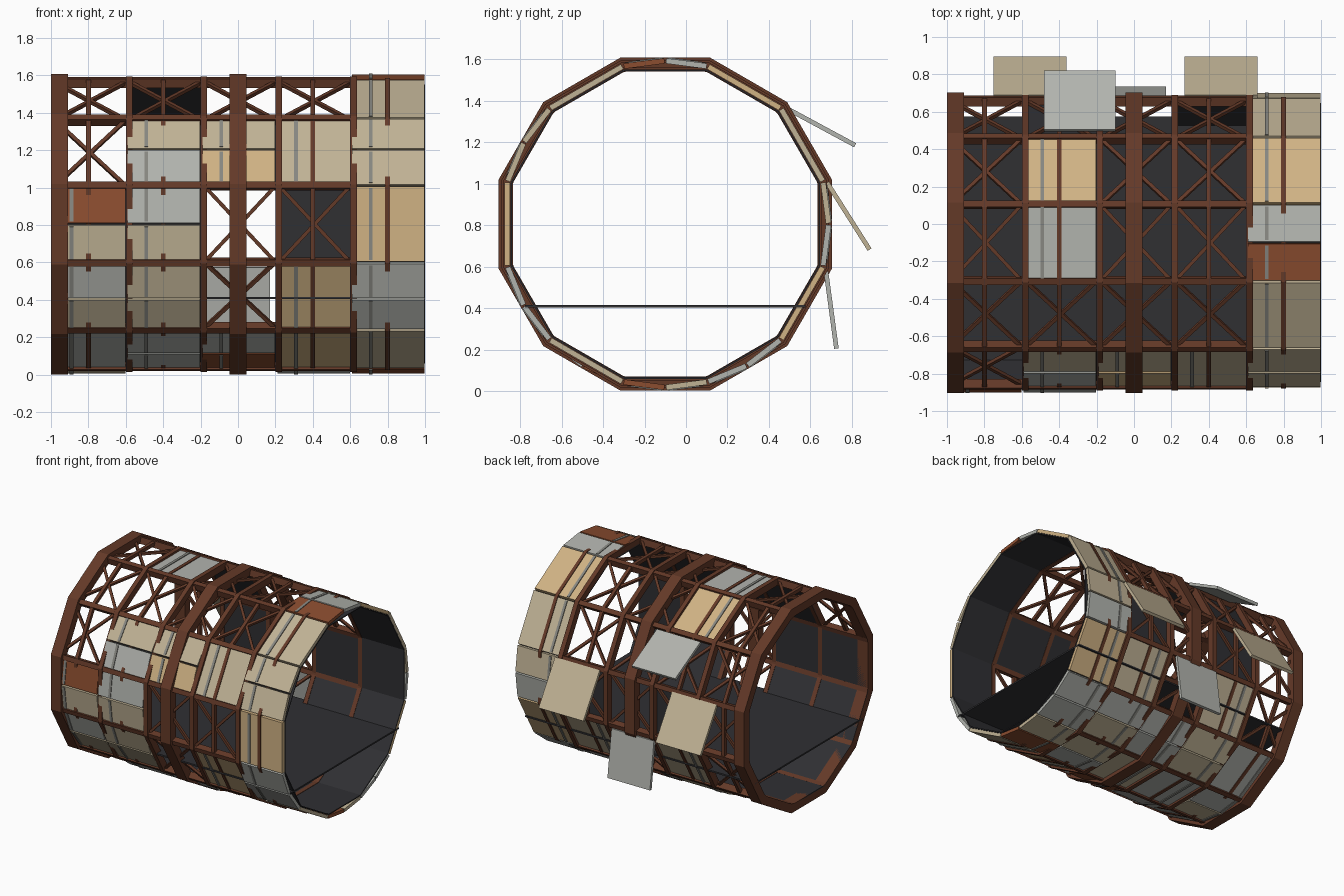
import bpy, bmesh
from math import cos, sin, radians
from mathutils import Vector

if "Cube" in bpy.data.objects:
    bpy.data.objects.remove(bpy.data.objects["Cube"])

CY, CZ = -0.10, 0.805          # hull axis
X0 = [-1.0, -0.6, -0.2, 0.2, 0.6]
BAY = 0.4
C15 = cos(radians(15))


def material(name, hexcol):
    rgb = [(int(hexcol[i:i + 2], 16) / 255) ** 2.2 for i in (0, 2, 4)]
    m = bpy.data.materials.new(name)
    m.diffuse_color = (*rgb, 1)
    m.use_nodes = True
    m.node_tree.nodes["Principled BSDF"].inputs["Base Color"].default_value = m.diffuse_color
    return m


FRAME = material("frame_brown", "643C2C")
DARK = material("liner_dark", "333336")
STEEL = material("strip_grey", "868680")
SKIN = {"B": material("beige", "BFB194"), "T": material("tan", "CFB183"),
        "G": material("pale_grey", "B0B2AC"), "O": material("rust", "8A4E33")}


def polar(x, r, deg):
    a = radians(deg)
    return Vector((x, CY + r * cos(a), CZ + r * sin(a)))


def bar(bm, a, b, n, w, d):
    """Box running a to b, d thick along n, w wide across."""
    a, b = Vector(a), Vector(b)
    t = (b - a).normalized()
    s = t.cross(Vector(n)).normalized()
    n = s.cross(t)
    v = [bm.verts.new(p + s * i * w / 2 + n * j * d / 2)
         for p in (a, b) for i, j in ((-1, -1), (1, -1), (1, 1), (-1, 1))]
    for f in ((0, 1, 2, 3), (7, 6, 5, 4), (0, 4, 5, 1), (1, 5, 6, 2), (2, 6, 7, 3), (3, 7, 4, 0)):
        bm.faces.new([v[i] for i in f])


def finish(bm, name, mat):
    bmesh.ops.recalc_face_normals(bm, faces=bm.faces)
    me = bpy.data.meshes.new(name)
    bm.to_mesh(me)
    bm.free()
    me.materials.append(mat)
    bpy.context.collection.objects.link(bpy.data.objects.new(name, me))


def ring(name, x0, x1, inner, outer):
    """Twelve-sided hoop given by the distances of its flats."""
    bm = bmesh.new()
    loops = [[bm.verts.new(polar(x, r / C15, 15 + 30 * k)) for k in range(12)]
             for x, r in ((x0, inner), (x0, outer), (x1, outer), (x1, inner))]
    for i in range(4):
        p, q = loops[i], loops[(i + 1) % 4]
        for k in range(12):
            bm.faces.new((p[k], p[(k + 1) % 12], q[(k + 1) % 12], q[k]))
    finish(bm, name, FRAME)


# Hoops: two heavy, four light, and a thin rib in the middle of each bay
for i, x in enumerate((-1.0, -0.045)):
    ring(f"heavy_hoop_{i}", x, x + 0.09, 0.738, 0.803)
for i, x in enumerate(X0[1:]):
    ring(f"light_hoop_{i}", x, x + 0.035, 0.735, 0.79)
for i, x in enumerate(X0):
    if i != 2:
        ring(f"bay_rib_{i}", x + BAY / 2 - 0.013, x + BAY / 2 + 0.013, 0.752, 0.78)

# Lengthwise stringers on the corners
bm = bmesh.new()
for k in range(12):
    a = 15 + 30 * k
    bar(bm, polar(-1, 0.784, a), polar(0.62, 0.784, a), polar(0, 1, a) - polar(0, 0, a), 0.036, 0.05)
finish(bm, "stringers", FRAME)

# Skin layout per side (0 = back, 3 = top, 6 = front, 9 = underside), one word per bay:
# one letter = whole panel, two = split panel, L = liner only, - = open
SIDES = ["- L - L GB", "- L - - B", "- T - - T", "- G - - GO", "- - - - B",
         "- BG BT B BB", "OB GB - - T", "GB BB - T GG", "G GG GO T B",
         "BG G B GB OB", "G BB GG BG GG", "- B - B T"]
skins = {c: bmesh.new() for c in SKIN}
liner, strips, braces = bmesh.new(), bmesh.new(), bmesh.new()
for k, row in enumerate(SIDES):
    lo, hi = 30 * k - 15, 30 * k + 15
    normal = polar(0, 1, 30 * k) - polar(0, 0, 30 * k)
    for bay, cell in enumerate(row.split()):
        x0 = X0[bay]
        xm = x0 + BAY / 2
        if cell != "-":
            bar(liner, polar(xm, 0.742 / C15, lo), polar(xm, 0.742 / C15, hi), normal, BAY, 0.008)
        if cell in "-L":
            # Cross braces over the open cell
            for p, q in ((lo, hi), (hi, lo)):
                bar(braces, polar(x0 + 0.02, 0.785, p), polar(x0 + BAY, 0.785, q), normal, 0.02, 0.02)
            continue
        step = 30 / len(cell)
        for j, c in enumerate(cell):
            a, b = lo + j * step, lo + (j + 1) * step
            mid = polar(0, 1, (a + b) / 2) - polar(0, 0, 0)
            bar(skins[c], polar(xm + 0.004, 0.787, a + 0.3), polar(xm + 0.004, 0.787, b - 0.3),
                mid, BAY - 0.012, 0.026)
            bar(strips, polar(x0 + 0.11, 0.799, a + 1), polar(x0 + 0.11, 0.799, b - 1), mid, 0.02, 0.01)
for c, b in skins.items():
    finish(b, "skin_panels_" + SKIN[c].name, SKIN[c])
finish(liner, "inner_liner", DARK)
finish(strips, "panel_strips", STEEL)
finish(braces, "cross_braces", FRAME)

# Loose panels hanging off the back: x range, upper and lower edge in (y, z)
LOOSE = [("G", -0.48, -0.10, (0.50, 1.355), (0.815, 1.185)),
         ("B", -0.75, -0.36, (0.68, 1.005), (0.885, 0.682)),
         ("B", 0.27, 0.66, (0.68, 1.005), (0.885, 0.682)),
         ("G", -0.20, 0.17, (0.675, 0.575), (0.725, 0.205))]
for i, (c, x0, x1, p, q) in enumerate(LOOSE):
    bm = bmesh.new()
    x = (x0 + x1) / 2
    bar(bm, (x, *p), (x, *q), (0, 1, 0.3), x1 - x0, 0.022)
    finish(bm, f"loose_panel_{i}", SKIN[c])

# Floor deck
bm = bmesh.new()
bar(bm, (-1, CY, 0.41), (1, CY, 0.41), (0, 0, 1), 1.352, 0.012)
finish(bm, "floor_deck", DARK)
